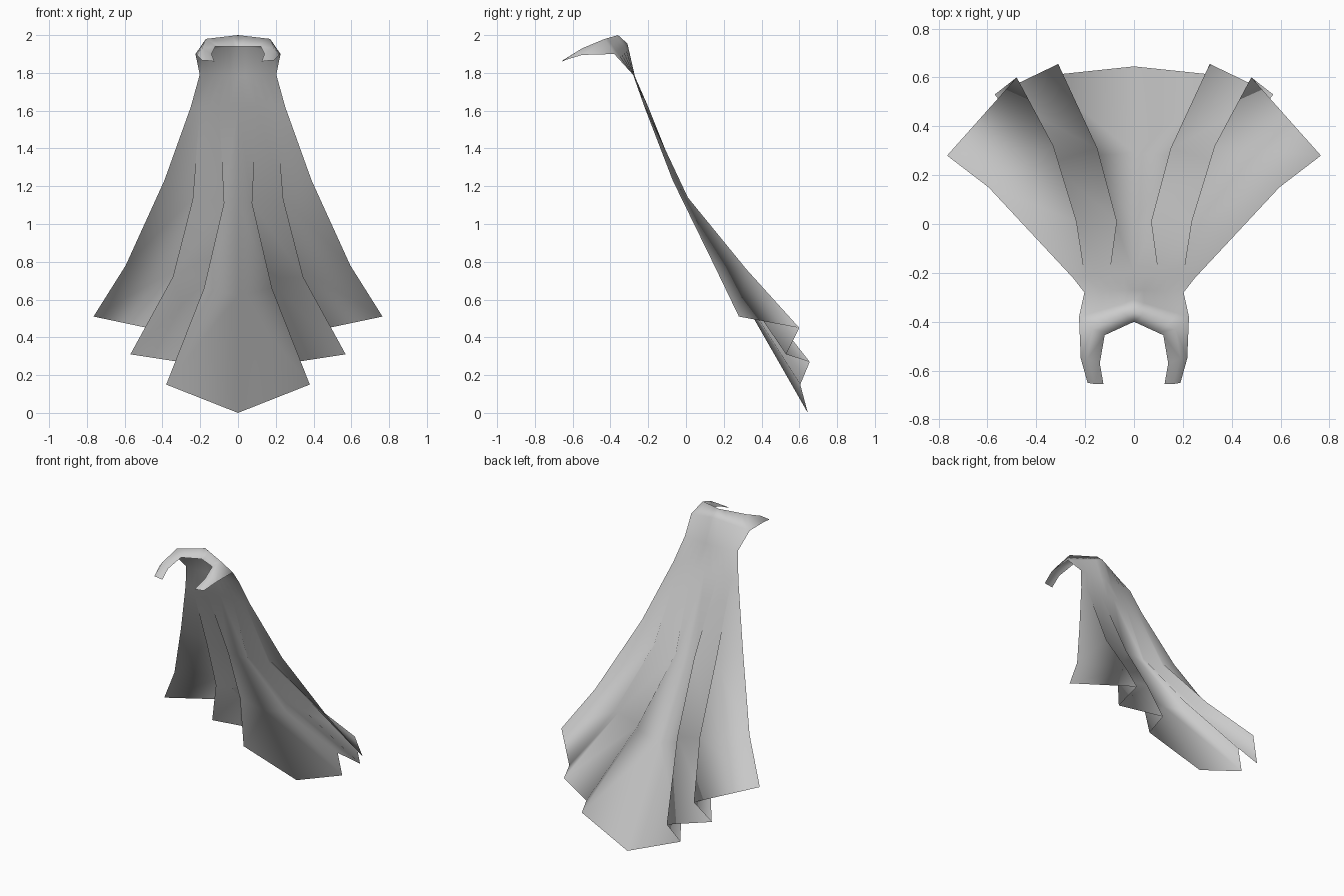
import bpy
import bmesh
from mathutils import Vector

cube = bpy.data.objects.get("Cube")
if cube:
    bpy.data.objects.remove(cube)

# Grey cloth
cloth = bpy.data.materials.new("grey cloth")
cloth.use_nodes = True
grey = (0.6, 0.6, 0.6, 1)
cloth.diffuse_color = grey
cloth.node_tree.nodes["Principled BSDF"].inputs["Base Color"].default_value = grey

COLUMNS = (0, 0.19, 0.4, 0.61, 0.8, 1)


def span(center, edge, *prong):
    """Straight row from the centre line to the edge, plus collar prong points."""
    a, b = Vector(center), Vector(edge)
    return [a.lerp(b, t) for t in COLUMNS] + [Vector(p) for p in prong]


# Half of the cape, row by row from the collar down to the hem
rows = [
    # collar: inner lip, ridge, outer rim, each running on into the prong
    span((0, -0.40, 1.94), (0.12, -0.455, 1.94), (0.14, -0.57, 1.90), (0.125, -0.655, 1.86)),
    span((0, -0.36, 2.0), (0.17, -0.43, 1.98), (0.19, -0.55, 1.93), (0.16, -0.655, 1.865)),
    span((0, -0.31, 1.955), (0.225, -0.38, 1.90), (0.218, -0.55, 1.895), (0.19, -0.65, 1.865)),
    # neck and shoulders
    span((0, -0.27, 1.78), (0.203, -0.28, 1.79)),
    span((0, -0.20, 1.62), (0.25, -0.22, 1.62)),
    # start of the folds: centre, crest, valley, crest, valley, edge
    [(0, 0, 1.12), (0.075, 0, 1.11), (0.07, 0.01, 1.12),
     (0.24, 0, 1.13), (0.235, 0.01, 1.14), (0.39, -0.07, 1.23)],
    # middle of the folds
    [(0, 0.29, 0.62), (0.18, 0.28, 0.66), (0.15, 0.31, 0.71),
     (0.345, 0.25, 0.72), (0.33, 0.32, 0.76), (0.595, 0.15, 0.78)],
    # hem
    [(0, 0.645, 0), (0.38, 0.605, 0.15), (0.31, 0.655, 0.27),
     (0.57, 0.53, 0.31), (0.48, 0.60, 0.45), (0.765, 0.28, 0.51)],
]

bm = bmesh.new()
grid = [[bm.verts.new(p) for p in row] for row in rows]
for upper, lower in zip(grid, grid[1:]):
    for c in range(min(len(upper), len(lower)) - 1):
        bm.faces.new((upper[c], upper[c + 1], lower[c + 1], lower[c]))
for face in bm.faces:
    face.smooth = True

mesh = bpy.data.meshes.new("cape")
bm.to_mesh(mesh)
bm.free()
mesh.materials.append(cloth)
cape = bpy.data.objects.new("cape", mesh)
bpy.context.collection.objects.link(cape)

# Other half
mirror = cape.modifiers.new("mirror", 'MIRROR')
mirror.use_axis[0] = True
mirror.use_clip = True
mirror.merge_threshold = 0.001
